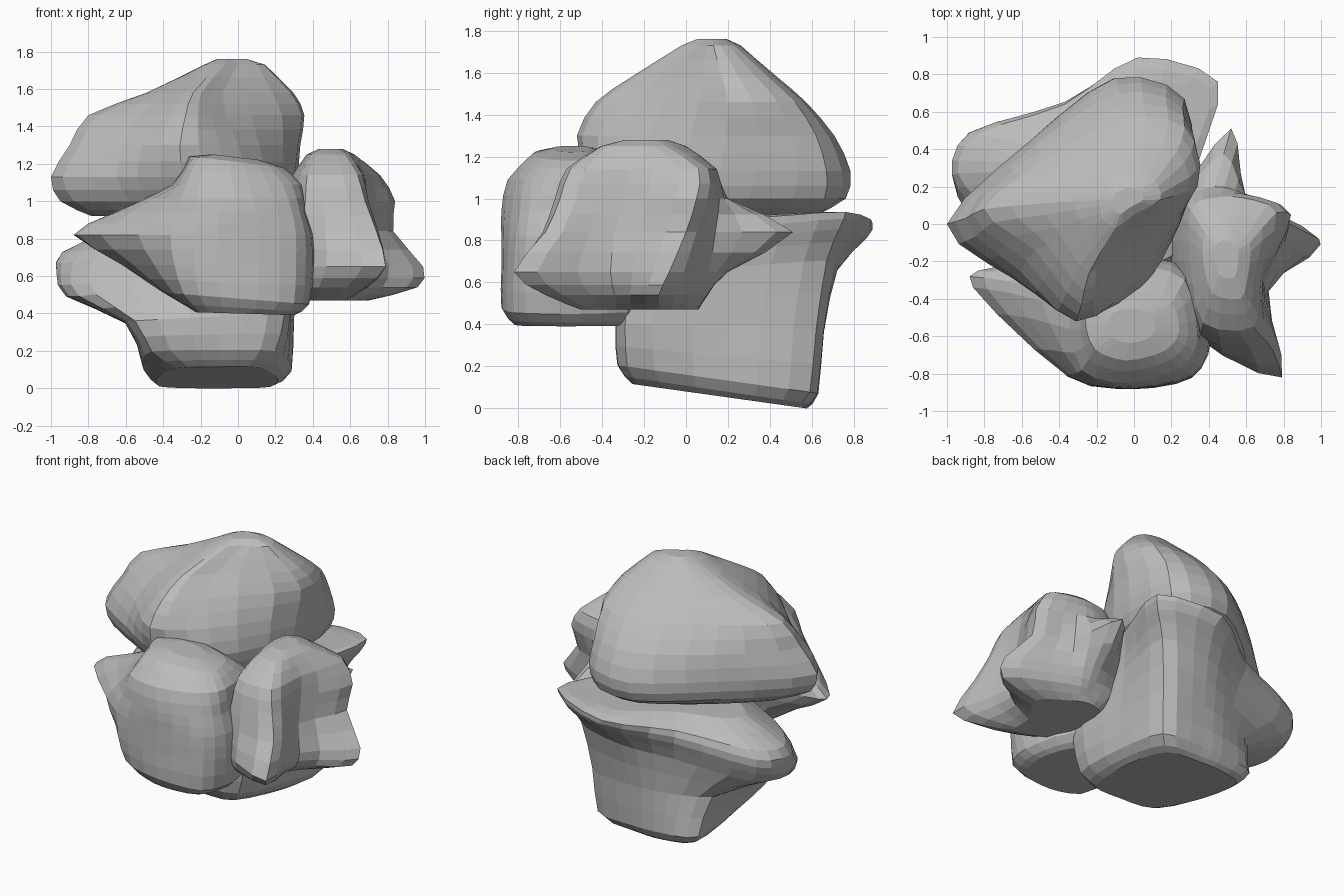
import bpy, bmesh
from mathutils import Vector

stone = bpy.data.materials.new("grey stone")
stone.diffuse_color = (0.5, 0.5, 0.5, 1)


def spline(a, b, c, d, t):
    """Rounded curve through b and c, slightly tightened."""
    m0, m1 = (c - a) * 0.42, (d - b) * 0.42
    t2, t3 = t * t, t * t * t
    return b * (2*t3 - 3*t2 + 1) + m0 * (t3 - 2*t2 + t) + c * (3*t2 - 2*t3) + m1 * (t3 - t2)


def refine_ring(ring, n):
    k = len(ring)
    return [spline(ring[i-1], ring[i], ring[(i+1) % k], ring[(i+2) % k], j / n)
            for i in range(k) for j in range(n)]


def rock(name, levels, dome=0.02, around=3, up=2):
    """Loft a faceted boulder through sections (z, x tilt, y tilt, outline)."""
    rings = []
    for z, tx, ty, flat in levels:
        pts = [Vector((x, y, z + tx*x + ty*y)) for x, y in zip(flat[::2], flat[1::2])]
        rings.append(refine_ring(pts, around))
    last = len(rings) - 1
    sections = []
    for i in range(last):
        a, b, c, d = (rings[max(0, min(last, i + o))] for o in (-1, 0, 1, 2))
        for j in range(up):
            sections.append([spline(*p, j / up) for p in zip(a, b, c, d)])
    sections.append(rings[-1])
    # slightly domed top cap
    mid = sum(sections[-1], Vector()) / len(sections[-1])
    sections.append([v.lerp(mid, .5) + Vector((0, 0, dome)) for v in sections[-1]])
    bm = bmesh.new()
    grid = [[bm.verts.new(p) for p in s] for s in sections]
    n = len(grid[0])
    for lo, hi in zip(grid, grid[1:]):
        for i in range(n):
            bm.faces.new((lo[i], lo[(i+1) % n], hi[(i+1) % n], hi[i]))
    for end in (grid[0], grid[-1]):
        tip = bm.verts.new(sum((v.co for v in end), Vector()) / n)
        for i in range(n):
            bm.faces.new((end[i], end[(i+1) % n], tip))
    bmesh.ops.recalc_face_normals(bm, faces=bm.faces)
    mesh = bpy.data.meshes.new(name)
    bm.to_mesh(mesh)
    bm.free()
    mesh.materials.append(stone)
    bpy.context.collection.objects.link(bpy.data.objects.new(name, mesh))


# Base boulder: tapered block with a wide flared rim, waisted at the back left
rock("base_rock", [
    (.08, 0, -.14, (-.33, -.2, -.1, -.25, .12, -.22, .21, .2, .17, .52, -.05, .57, -.22, .57, -.42, .50, -.43, .15)),
    (.16, 0, -.14, (-.46, -.26, -.1, -.32, .2, -.28, .28, .2, .26, .59, -.03, .63, -.26, .62, -.48, .55, -.51, .15)),
    (.38, .05, -.03, (-.55, -.28, -.1, -.33, .25, -.29, .28, .2, .28, .62, -.03, .65, -.28, .6, -.53, .47, -.60, .12)),
    (.62, .15, .05, (-.76, -.08, -.1, -.3, .25, -.27, .29, .25, .33, .67, .0, .72, -.33, .61, -.82, .46, -.92, .19)),
    (.74, .15, .07, (-.80, .02, -.1, -.25, .25, -.22, .32, .3, .42, .73, .06, .86, -.36, .65, -.88, .49, -.97, .25)),
    (.85, .14, .03, (-.72, .05, -.1, -.18, .22, -.16, .34, .32, .45, .76, .02, .89, -.37, .64, -.84, .48, -.94, .27)),
    (.90, .06, .01, (-.45, .12, -.1, .0, .15, .02, .25, .32, .36, .68, .02, .77, -.28, .54, -.55, .42, -.65, .28)),
], dome=0)

# Top boulder: large dome with a high left shoulder, front ridge and raised back
rock("top_rock", [
    (.92, 0, 0, (-.78, .02, -.5, -.2, -.25, -.3, .0, -.2, .15, .1, .15, .56, -.1, .6, -.5, .33)),
    (1.0, 0, 0, (-.95, .0, -.58, -.27, -.28, -.40, .03, -.3, .26, .12, .24, .66, -.12, .75, -.56, .42)),
    (1.13, 0, 0, (-1.0, .0, -.65, -.29, -.3, -.48, .05, -.34, .3, .16, .27, .67, -.1, .78, -.55, .45)),
    (1.3, 0, 0, (-.9, .03, -.61, -.25, -.31, -.52, .0, -.32, .32, .19, .26, .62, -.08, .70, -.52, .43)),
    (1.46, 0, 0, (-.80, .08, -.53, -.14, -.28, -.43, -.06, -.23, .34, .2, .27, .52, -.06, .56, -.48, .34)),
    (1.58, 0, 0, (-.49, .11, -.38, -.08, -.24, -.26, -.08, -.12, .28, .17, .23, .39, -.04, .43, -.32, .29)),
    (1.73, 0, 0, (-.18, .13, -.17, .03, -.10, -.02, .0, .05, .14, .13, .11, .23, -.02, .26, -.14, .21)),
], dome=.03)

# Front boulder: rounded face with a long left point and a broad top
rock("front_rock", [
    (.40, -.03, 0, (-.22, -.5, -.2, -.75, .0, -.82, .24, -.77, .3, -.55, .22, -.33, .0, -.28, -.15, -.32)),
    (.48, -.08, 0, (-.40, -.45, -.29, -.81, .0, -.88, .3, -.82, .38, -.6, .28, -.28, .0, -.22, -.3, -.26)),
    (.66, 0, 0, (-.62, -.38, -.34, -.82, .0, -.88, .31, -.82, .41, -.62, .3, -.27, .0, -.2, -.45, -.24)),
    (.82, 0, 0, (-.86, -.34, -.36, -.81, .0, -.88, .31, -.81, .4, -.62, .29, -.26, .0, -.18, -.74, -.23)),
    (.94, 0, 0, (-.65, -.37, -.32, -.80, .0, -.88, .29, -.79, .36, -.62, .28, -.25, .0, -.18, -.56, -.24)),
    (1.09, 0, 0, (-.35, -.46, -.28, -.78, -.03, -.85, .24, -.77, .34, -.62, .27, -.3, .0, -.22, -.3, -.28)),
    (1.21, -.12, 0, (-.26, -.52, -.21, -.67, -.04, -.73, .16, -.68, .24, -.58, .2, -.42, .0, -.36, -.2, -.40)),
], dome=.025)

# Right boulder: star-like plan with front, right and back points
rock("right_rock", [
    (.47, 0, 0, (.56, -.50, .58, -.33, .70, -.12, .52, .02, .42, .06, .3, .02, .27, -.2, .34, -.42)),
    (.54, 0, 0, (.68, -.67, .68, -.34, .96, -.13, .58, .08, .42, .10, .25, .08, .22, -.2, .32, -.55)),
    (.65, 0, 0, (.79, -.82, .72, -.36, .99, -.08, .6, .11, .44, .2, .22, .1, .2, -.2, .33, -.60)),
    (.84, 0, 0, (.74, -.67, .7, -.34, .83, .0, .6, .14, .52, .51, .24, .12, .2, -.2, .34, -.60)),
    (1.0, 0, 0, (.68, -.60, .69, -.3, .84, .05, .6, .16, .43, .20, .26, .12, .24, -.2, .36, -.58)),
    (1.14, 0, 0, (.64, -.55, .68, -.28, .76, .06, .58, .14, .42, .14, .3, .08, .30, -.2, .37, -.53)),
    (1.25, 0, 0, (.57, -.40, .61, -.27, .62, -.10, .54, -.02, .46, .0, .38, -.05, .37, -.2, .42, -.37)),
], dome=.03)
